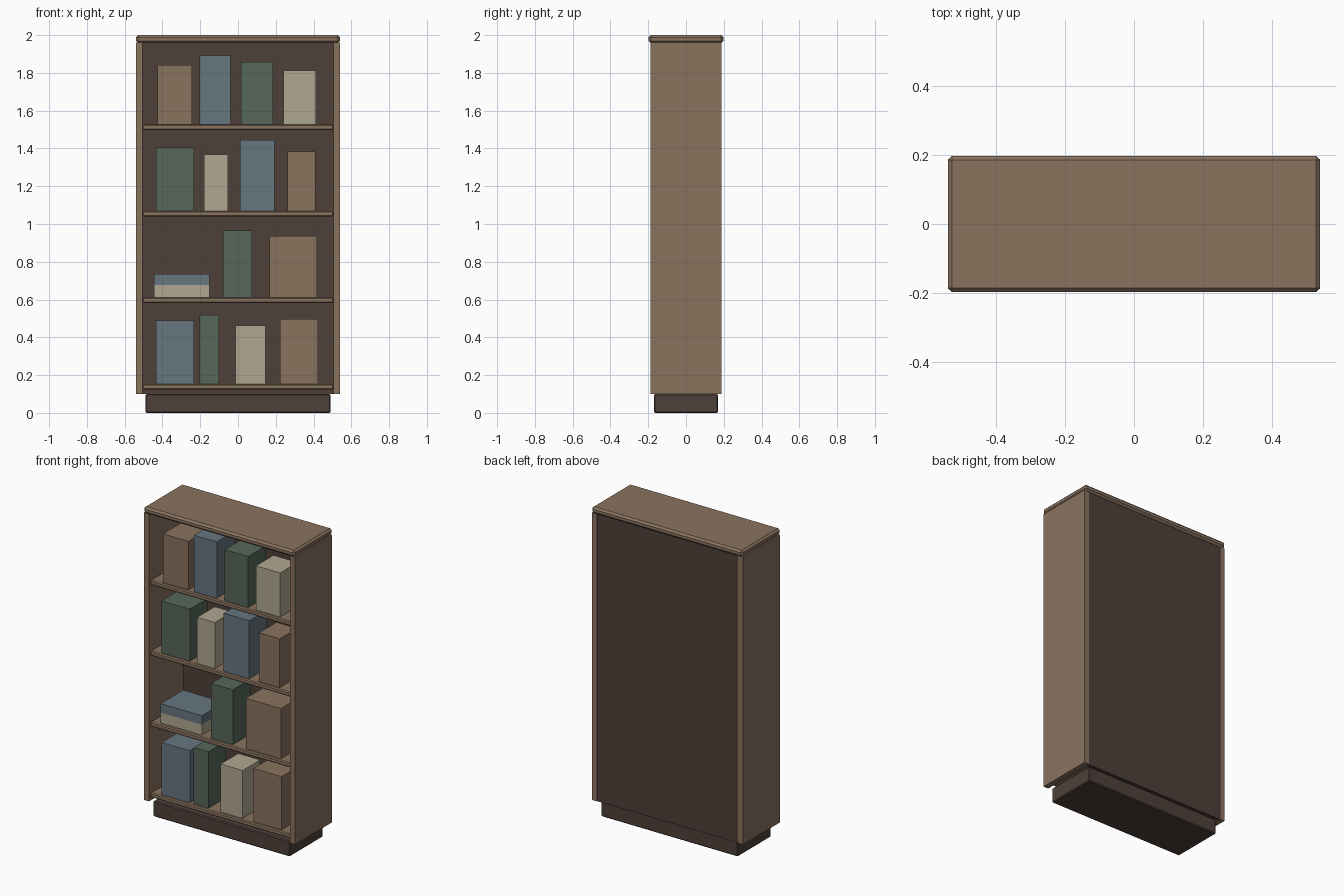
import bpy

cube = bpy.data.objects.get("Cube")
if cube:
    bpy.data.objects.remove(cube, do_unlink=True)


def material(name, rgb):
    # sRGB 0-255 to linear
    lin = [((c / 255 + 0.055) / 1.055) ** 2.4 for c in rgb]
    mat = bpy.data.materials.new(name)
    mat.use_nodes = True
    mat.diffuse_color = (*lin, 1)
    mat.node_tree.nodes["Principled BSDF"].inputs["Base Color"].default_value = (*lin, 1)
    return mat


wood = material("warm wood", (138, 115, 95))
dark = material("dark wood", (78, 64, 57))
blue = material("dusty blue", (102, 118, 128))
green = material("muted green", (86, 103, 90))
cream = material("cream", (176, 167, 146))


def box(name, mat, x, y, z, bevel=0):
    """Box spanning the given (low, high) ranges, with an optional chamfer."""
    spans = (x, y, z)
    bpy.ops.mesh.primitive_cube_add(size=1, location=[(a + b) / 2 for a, b in spans])
    ob = bpy.context.object
    ob.name = name
    ob.scale = [b - a for a, b in spans]
    bpy.ops.object.transform_apply(location=False, rotation=False, scale=True)
    ob.data.materials.append(mat)
    if bevel:
        mod = ob.modifiers.new("chamfer", "BEVEL")
        mod.width = bevel
        mod.segments = 1
    return ob


# Carcass
box("plinth", dark, (-0.49, 0.49), (-0.17, 0.17), (0, 0.1), 0.006)
for side, s in (("left", 1), ("right", -1)):
    box(side + "_panel", wood, sorted((s * 0.505, s * 0.54)), (-0.188, 0.188), (0.1, 1.96))
box("back_panel", dark, (-0.505, 0.505), (0.165, 0.185), (0.1, 1.96))
box("top_board", wood, (-0.54, 0.54), (-0.198, 0.198), (1.958, 2.0), 0.012)

# Shelves, bottom to top, evenly spaced
shelf_tops = [0.153 + 0.458 * i for i in range(4)]
for i, top in enumerate(shelf_tops):
    box(f"shelf_{i + 1}", wood, (-0.505, 0.505), (-0.178, 0.165), (top - 0.03, top), 0.006)

# Upright books on each shelf: colour, left edge, right edge, height
rows = [
    [(blue, -0.435, -0.233, 0.336), (green, -0.205, -0.10, 0.365),
     (cream, -0.012, 0.145, 0.31), (wood, 0.222, 0.423, 0.344)],
    [(green, -0.08, 0.075, 0.355), (wood, 0.168, 0.418, 0.325)],
    [(green, -0.435, -0.232, 0.336), (cream, -0.18, -0.053, 0.298),
     (blue, 0.01, 0.192, 0.375), (wood, 0.263, 0.41, 0.316)],
    [(wood, -0.425, -0.243, 0.314), (blue, -0.203, -0.04, 0.365),
     (green, 0.016, 0.185, 0.33), (cream, 0.24, 0.413, 0.285)],
]
for i, (row, base) in enumerate(zip(rows, shelf_tops)):
    for j, (mat, left, right, height) in enumerate(row):
        box(f"book_{i + 1}_{j + 1}", mat, (left, right), (-0.16, 0.02), (base, base + height))

# Two books lying flat on the second shelf
base = shelf_tops[1]
for name, mat, low, high in (("lower", cream, 0, 0.067), ("upper", blue, 0.067, 0.125)):
    box(name + "_flat_book", mat, (-0.445, -0.15), (-0.155, 0.075), (base + low, base + high))
